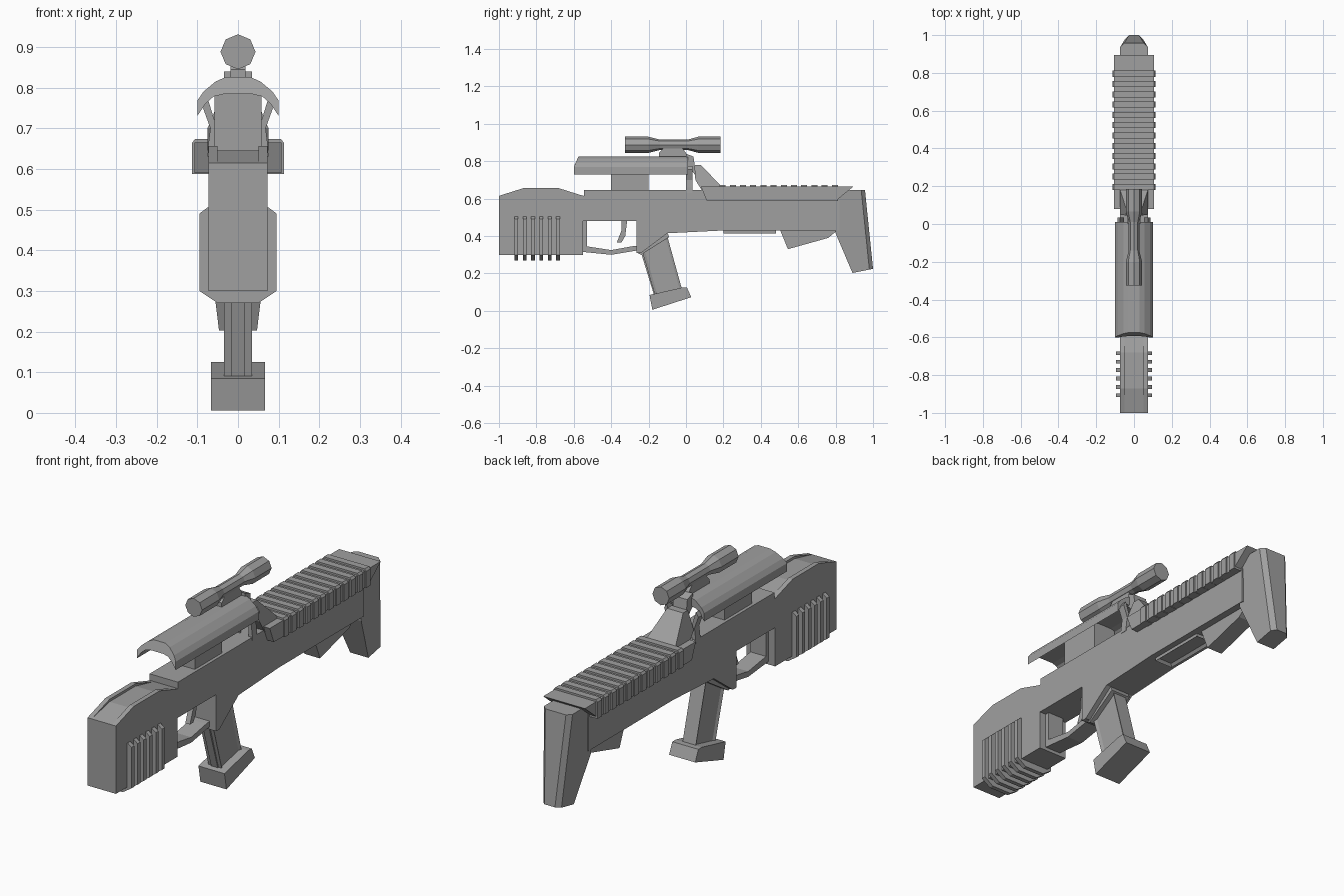
import bpy, bmesh, math

cube = bpy.data.objects.get("Cube")
if cube:
    bpy.data.objects.remove(cube, do_unlink=True)

grey = bpy.data.materials.new("gunmetal_grey")
grey.use_nodes = True
grey.diffuse_color = (0.35, 0.35, 0.35, 1)
grey.node_tree.nodes["Principled BSDF"].inputs["Base Color"].default_value = (0.35, 0.35, 0.35, 1)


def finish(name, bm):
    bmesh.ops.recalc_face_normals(bm, faces=bm.faces)
    mesh = bpy.data.meshes.new(name)
    bm.to_mesh(mesh)
    bm.free()
    mesh.materials.append(grey)
    obj = bpy.data.objects.new(name, mesh)
    bpy.context.collection.objects.link(obj)
    return obj


def extrude(points, place, lo, hi):
    bm = bmesh.new()
    face = bm.faces.new([bm.verts.new(place(p, lo)) for p in points])
    new = bmesh.ops.extrude_face_region(bm, geom=[face], use_keep_orig=True)["geom"]
    a, b = place((0, 0), lo), place((0, 0), hi)
    for v in new:
        if isinstance(v, bmesh.types.BMVert):
            v.co.x += b[0] - a[0]
            v.co.y += b[1] - a[1]
    bmesh.ops.recalc_face_normals(bm, faces=bm.faces)
    return bm


def side_prism(points, half):
    """Side outline (y, z) given a width across x."""
    return extrude(points, lambda p, d: (d, p[0], p[1]), -half, half)


def cross_prism(points, y0, y1):
    """Cross-section (x, z) drawn along y."""
    return extrude(points, lambda p, d: (p[0], d, p[1]), y0, y1)


def rect(a0, a1, b0, b1):
    return [(a0, b0), (a1, b0), (a1, b1), (a0, b1)]


def mirrored(half):
    return half + [(-x, z) for x, z in reversed(half) if x > 0]


def inset_sides(bm, width, depth):
    sides = [f for f in bm.faces if abs(f.normal.x) > 0.9]
    bmesh.ops.inset_individual(bm, faces=sides, thickness=width, depth=depth)


# Receiver with an open trigger cut-out
finish("receiver", side_prism([
    (-1, 0.30), (-0.55, 0.30), (-0.55, 0.48), (-0.265, 0.48), (-0.265, 0.31),
    (-0.24, 0.31), (-0.10, 0.415), (0.2, 0.43), (0.82, 0.43), (0.82, 0.645),
    (-0.545, 0.645), (-0.545, 0.615), (-0.68, 0.645), (-0.87, 0.645), (-1, 0.615)], 0.073))

# Raised flanks on the front top
for name, x in (("left_flank", 0.062), ("right_flank", -0.062)):
    flank = finish(name, side_prism([(-1, 0.60), (-0.55, 0.60), (-0.55, 0.615),
                                     (-0.68, 0.656), (-0.87, 0.656), (-1, 0.615)], 0.011))
    flank.location.x = x

# Butt, narrowing downwards, with trimmed rear corners
bm = side_prism([(0.80, 0.415), (0.89, 0.203), (1.0, 0.225), (0.957, 0.645), (0.80, 0.645)], 0.073)
for v in bm.verts:
    if v.co.z < 0.4:
        v.co.x *= 0.64
rear = [e for e in bm.edges if all(v.co.y > 0.94 for v in e.verts)
        and e.verts[0].co.x * e.verts[1].co.x > 0]
bmesh.ops.bevel(bm, geom=rear, offset=0.02, segments=1, affect='EDGES')
finish("butt", bm)

# Wrap-around fins at the muzzle
fin = mirrored([(0.05, 0.27), (0.095, 0.30), (0.095, 0.49), (0.075, 0.505)])
for i in range(6):
    y = -0.917 + i * 0.0445
    finish(f"muzzle_fin_{i + 1}", cross_prism(fin, y, y + 0.02))

# Trigger guard and trigger
finish("trigger_guard", side_prism([
    (-0.55, 0.315), (-0.40, 0.30), (-0.25, 0.325), (-0.25, 0.35), (-0.29, 0.345),
    (-0.40, 0.325), (-0.53, 0.345), (-0.53, 0.48), (-0.55, 0.48)], 0.04))
finish("trigger", side_prism([
    (-0.345, 0.48), (-0.345, 0.43), (-0.37, 0.365), (-0.345, 0.365),
    (-0.325, 0.40), (-0.315, 0.48)], 0.012))

# Pistol grip, with recessed sides, front rib and foot
finish("grip_collar", side_prism([(-0.26, 0.31), (-0.24, 0.30), (-0.09, 0.395), (-0.10, 0.42), (-0.24, 0.36)], 0.05))
bm = side_prism([(-0.235, 0.32), (-0.165, 0.08), (-0.02, 0.11), (-0.10, 0.40)], 0.034)
inset_sides(bm, 0.018, -0.007)
finish("grip", bm)
finish("grip_front_rib", side_prism([(-0.237, 0.30), (-0.171, 0.085), (-0.15, 0.09), (-0.21, 0.31)], 0.017))
bm = side_prism([(-0.195, 0.085), (-0.18, 0.006), (0.028, 0.073), (0.005, 0.125), (-0.02, 0.125)], 0.067)
finish("grip_foot", bm)

# Underside rail and wedge
bm = side_prism(rect(0.2, 0.48, 0.415, 0.44), 0.045)
under = [f for f in bm.faces if f.normal.z < -0.9]
bmesh.ops.inset_individual(bm, faces=under, thickness=0.015, depth=-0.012)
finish("underside_rail", bm)
finish("underside_wedge", side_prism([(0.50, 0.44), (0.545, 0.33), (0.76, 0.39), (0.82, 0.44)], 0.04))

# Ribbed rear cover
finish("rear_cover", side_prism([(0.11, 0.59), (0.80, 0.587), (0.895, 0.665), (0.08, 0.665)], 0.107))
rib = mirrored([(0.113, 0.587), (0.113, 0.664), (0.105, 0.674)])
for i in range(12):
    y = 0.18 + i * 0.0545
    finish(f"cover_rib_{i + 1}", cross_prism(rib, y, y + 0.032))

# Cheek riser in front of the cover, narrowing upwards
bm = side_prism([(0.10, 0.62), (0.24, 0.62), (0.185, 0.67), (0.08, 0.78), (0.045, 0.78), (0.05, 0.70)], 0.075)
for v in bm.verts:
    if v.co.z > 0.75:
        v.co.x *= 0.55
finish("riser", bm)
finish("sight_blade", side_prism(rect(0.005, 0.015, 0.64, 0.70), 0.006))

# Arched top shield with a raked front edge
outer = [(0.10, 0.73), (0.10, 0.768), (0.085, 0.79), (0.055, 0.815), (0.03, 0.826)]
inner = [(0.035, 0.784), (0.06, 0.778), (0.08, 0.76)]
arch = mirrored(outer) + [(-x, z) for x, z in reversed(inner)] + inner[:2][:1] + inner[1:]
bm = cross_prism(arch, -0.60, 0.01)
for v in bm.verts:
    if v.co.y < -0.5 and v.co.z > 0.77:
        v.co.y += (v.co.z - 0.77) * 0.45
finish("top_shield", bm)

# Shield supports
finish("shield_block", side_prism(rect(-0.40, -0.20, 0.63, 0.79), 0.058))
for name, s in (("left_bracket", 1), ("right_bracket", -1)):
    strip = [(0.075, 0.63), (0.073, 0.66), (0.068, 0.70), (0.088, 0.755),
             (0.075, 0.775), (0.052, 0.70), (0.055, 0.63)]
    finish(name, cross_prism([(s * x, z) for x, z in strip], 0.0, 0.035))
finish("rear_bracket", side_prism([(0.0, 0.78), (0.0, 0.84), (0.04, 0.825), (0.055, 0.72), (0.03, 0.75)], 0.035))

# Scope: an eight-sided tube with wide ends
bm = bmesh.new()
rings = []
for y, r in ((-0.325, 0.043), (-0.2, 0.043), (-0.14, 0.028), (0.01, 0.028), (0.065, 0.043), (0.185, 0.043)):
    rings.append([bm.verts.new((r * math.cos(i * math.pi / 4), y, 0.888 + r * math.sin(i * math.pi / 4)))
                  for i in range(8)])
for a, b in zip(rings, rings[1:]):
    for i in range(8):
        j = (i + 1) % 8
        bm.faces.new((a[i], a[j], b[j], b[i]))
bm.faces.new(rings[0])
bm.faces.new(rings[-1])
finish("scope", bm)
finish("scope_mount", side_prism([(-0.145, 0.815), (0.01, 0.815), (0.0, 0.845), (-0.02, 0.87), (-0.12, 0.87), (-0.145, 0.845)], 0.018))
